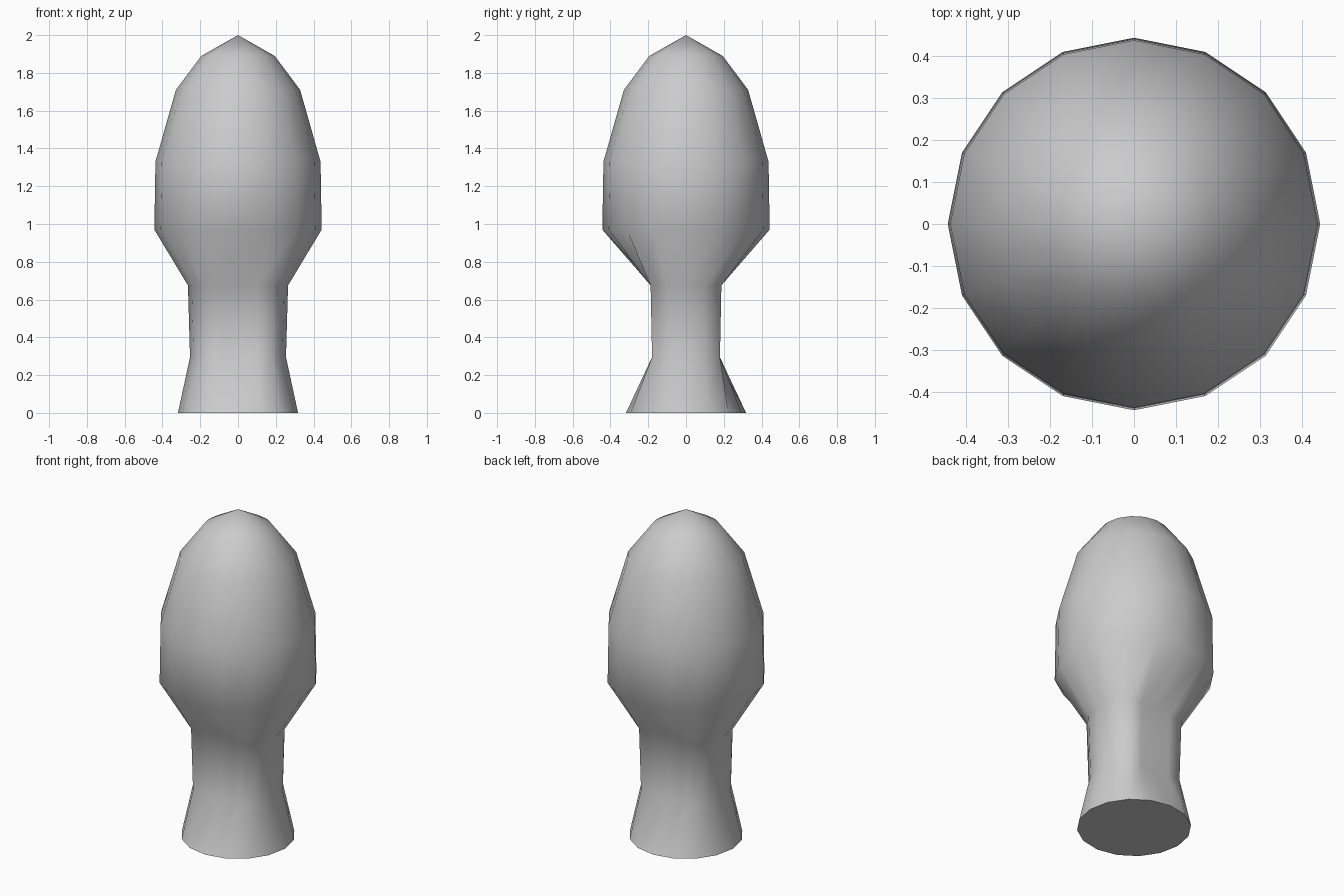
import bpy, bmesh
from math import cos, sin, pi, radians

if "Cube" in bpy.data.objects:
    bpy.data.objects.remove(bpy.data.objects["Cube"])

SIDES = 16
# (height, radius, pinched neck?) from base to crown
PROFILE = [
    (0.00, 0.318, False),
    (0.295, 0.254, True),
    (0.675, 0.265, True),
    (0.97, 0.443, False),
    (1.33, 0.437, False),
    (1.71, 0.329, False),
    (1.89, 0.194, False),
]
TOP = 2.0


def ring_point(i, z, r, pinched):
    a = 2 * pi * i / SIDES
    x, y = r * cos(a), r * sin(a)
    if pinched:
        # front and back of the neck are flattened, with a slight hollow at the middle
        limit = r * sin(pi / 4)
        if i % (SIDES // 2) == SIDES // 4:
            limit *= 0.89
        y = max(-limit, min(limit, y))
    return (x, y, z)


# Lofted body with a flat base and a pointed crown
bm = bmesh.new()
rings = [[bm.verts.new(ring_point(i, *level)) for i in range(SIDES)] for level in PROFILE]
for low, high in zip(rings, rings[1:]):
    for i in range(SIDES):
        j = (i + 1) % SIDES
        bm.faces.new((low[i], low[j], high[j], high[i]))
crown = bm.verts.new((0, 0, TOP))
for i in range(SIDES):
    bm.faces.new((rings[-1][i], rings[-1][(i + 1) % SIDES], crown))
bm.faces.new(rings[0][::-1])
bmesh.ops.recalc_face_normals(bm, faces=bm.faces)

mesh = bpy.data.meshes.new("head_on_neck")
bm.to_mesh(mesh)
bm.free()
body = bpy.data.objects.new("head_on_neck", mesh)
bpy.context.collection.objects.link(body)

# Smooth sides, sharp base rim
bpy.context.view_layer.objects.active = body
body.select_set(True)
bpy.ops.object.shade_smooth_by_angle(angle=radians(60))
